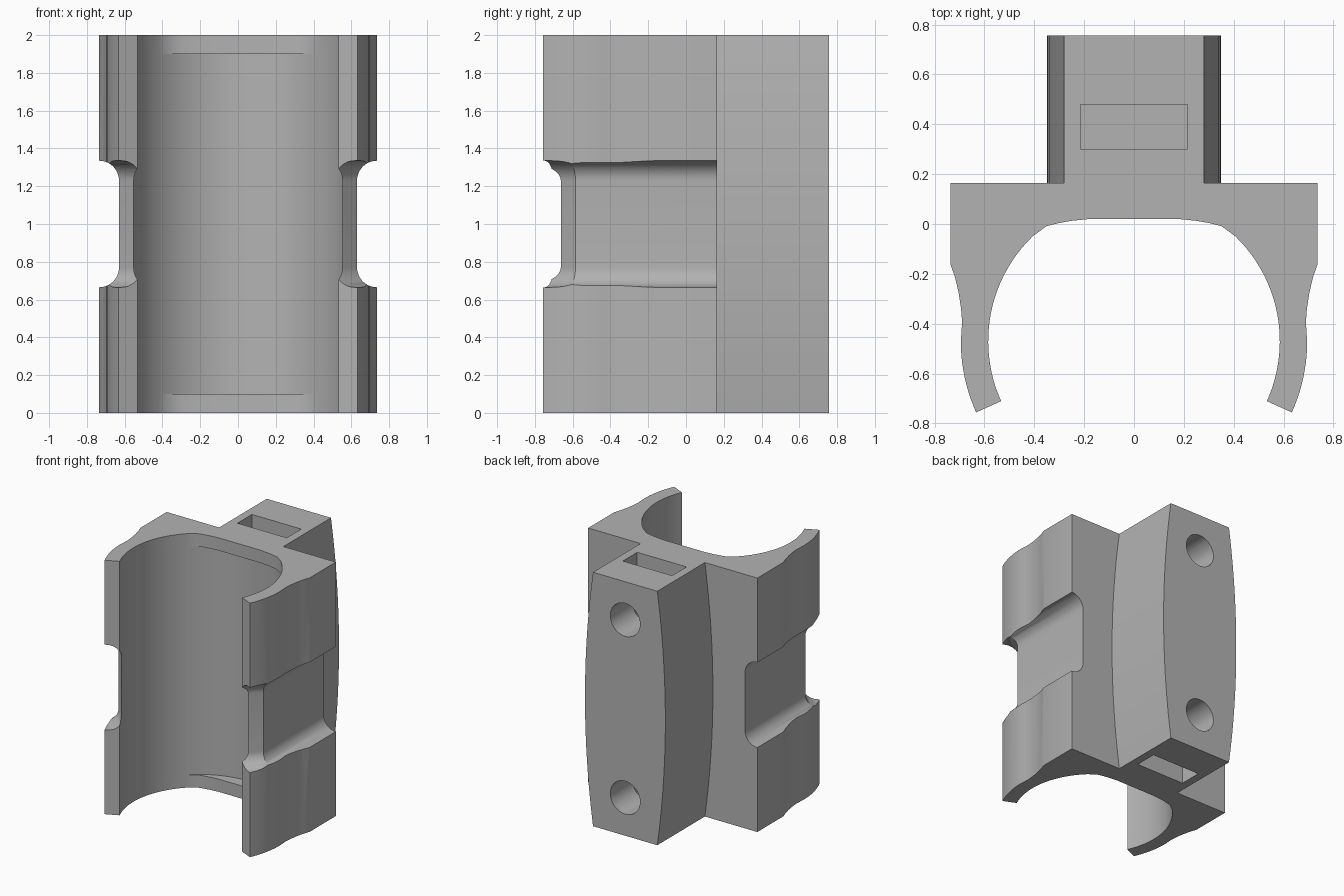
import bpy, bmesh, math
from math import sin, cos, radians, sqrt

cube = bpy.data.objects.get("Cube")
if cube:
    bpy.data.objects.remove(cube, do_unlink=True)

grey = bpy.data.materials.new("plain grey")
grey.use_nodes = True
COLOUR = (0.45, 0.45, 0.45, 1)
grey.diffuse_color = COLOUR
grey.node_tree.nodes["Principled BSDF"].inputs["Base Color"].default_value = COLOUR

BORE_Y, BORE_R, ARM_R = -0.47, 0.585, 0.695


def loft(name, rings):
    """Solid through a stack of closed rings with equal point counts."""
    bm = bmesh.new()
    loops = [[bm.verts.new(p) for p in ring] for ring in rings]
    n = len(loops[0])
    for a, b in zip(loops, loops[1:]):
        for i in range(n):
            j = (i + 1) % n
            bm.faces.new((a[i], a[j], b[j], b[i]))
    bm.faces.new(loops[0][::-1])
    bm.faces.new(loops[-1])
    bmesh.ops.recalc_face_normals(bm, faces=bm.faces)
    mesh = bpy.data.meshes.new(name)
    bm.to_mesh(mesh)
    bm.free()
    mesh.materials.append(grey)
    obj = bpy.data.objects.new(name, mesh)
    bpy.context.collection.objects.link(obj)
    return obj


def prism(name, outline, z0, z1):
    return loft(name, [[(x, y, z) for x, y in outline] for z in (z0, z1)])


def box(name, x, y0, y1, z0, z1):
    return prism(name, [(-x, y0), (x, y0), (x, y1), (-x, y1)], z0, z1)


def arc(r, a0, a1, n):
    angles = [radians(a0 + (a1 - a0) * i / n) for i in range(n + 1)]
    return [(r * cos(a), BORE_Y + r * sin(a)) for a in angles]


def combine(target, other, operation):
    mod = target.modifiers.new(operation.lower(), "BOOLEAN")
    mod.operation, mod.solver, mod.object = operation, "EXACT", other
    bpy.context.view_layer.objects.active = target
    bpy.ops.object.modifier_apply(modifier=mod.name)
    bpy.data.objects.remove(other, do_unlink=True)


# Clamp body: half outline from back to arm tip to bore roof, then mirrored
half = [(0.737, 0.165), (0.737, -0.16), (0.718, -0.215), (0.704, -0.275),
        (0.694, -0.34), (0.690, -0.39), (0.692, -0.43)]
half += arc(ARM_R, 0, -24.3, 10)
half += arc(BORE_R, -24.3, 46, 30)
half += [(0.35, -0.008), (0.3, 0.004), (0.25, 0.013), (0.18, 0.02)]
holder = prism("clip_holder", half + [(-x, y) for x, y in reversed(half)], 0, 2)

# Rear mounting block with bulging sides
rings = []
for i in range(33):
    z = i / 16
    w = 0.28 + 0.07 * (1 - (z - 1) ** 2)
    rings.append([(-w, 0.14, z), (w, 0.14, z), (w, 0.757, z), (-w, 0.757, z)])
combine(holder, loft("mounting_block", rings), "UNION")

# Bore recess between the two end lips
combine(holder, prism("bore_recess", arc(BORE_R, 0, 357, 119), 0.1, 1.9), "DIFFERENCE")

# Strap channel round each arm, with filleted corners
FILLET, HALF_FLAT = 0.105, 0.23
steps = [FILLET * sin(radians(a)) for a in range(0, 91, 9)]
levels = [-HALF_FLAT - h for h in reversed(steps)] + [HALF_FLAT + h for h in steps]
for side in (-1, 1):
    rings = []
    for level in levels:
        h = abs(level) - HALF_FLAT
        d = FILLET - sqrt(max(FILLET ** 2 - h ** 2, 0))
        x, y = 0.63 + d, -0.585 - d * math.tan(radians(22.5))
        outline = [(x, 0.4), (x, y), (x - 0.4, y - 0.4), (1.2, y - 0.4), (1.2, 0.4)]
        rings.append([(side * px, py, 1 + level) for px, py in outline])
    combine(holder, loft("strap_channel", rings), "DIFFERENCE")

# Nut slots in both ends and screw holes from the back
for z0, z1, hole_z in ((-0.1, 0.52, 0.3), (1.48, 2.1, 1.7)):
    combine(holder, box("nut_slot", 0.215, 0.30, 0.48, z0, z1), "DIFFERENCE")
    circle = [(0.13 * cos(radians(a)), hole_z + 0.13 * sin(radians(a)))
              for a in range(0, 360, 10)]
    hole = loft("screw_hole", [[(x, y, z) for x, z in circle] for y in (0.2, 0.9)])
    combine(holder, hole, "DIFFERENCE")

bpy.ops.object.select_all(action="DESELECT")
holder.select_set(True)
bpy.context.view_layer.objects.active = holder
bpy.ops.object.shade_smooth_by_angle(angle=radians(25))
